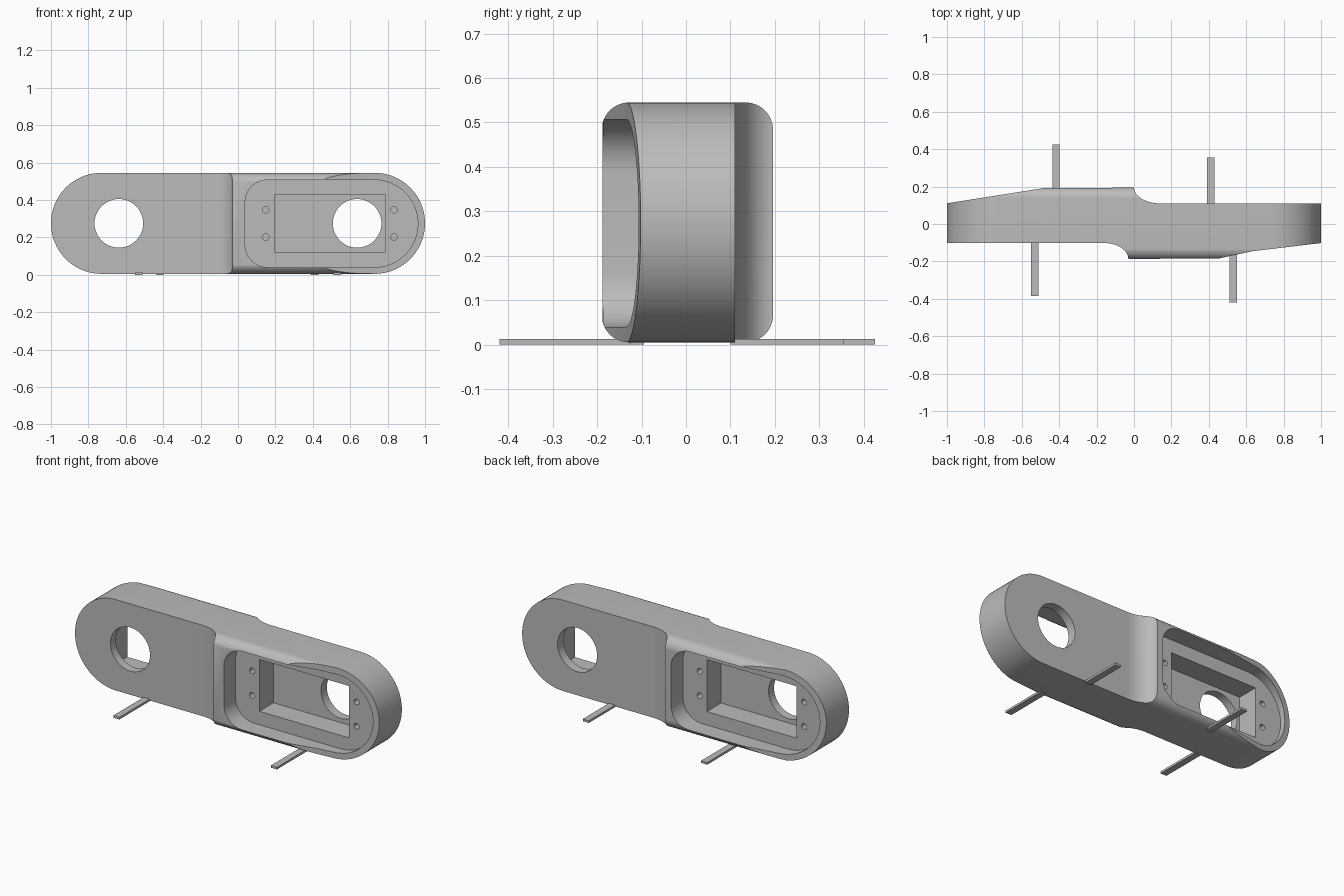
import bpy, bmesh, math
from mathutils import Matrix

if "Cube" in bpy.data.objects:
    bpy.data.objects.remove(bpy.data.objects["Cube"])

grey = bpy.data.materials.new("plain grey")
grey.diffuse_color = (0.5, 0.5, 0.5, 1)
grey.use_nodes = True
grey.node_tree.nodes["Principled BSDF"].inputs["Base Color"].default_value = grey.diffuse_color
ZC = 0.275                      # height of the arm's long axis
TURN = Matrix.Translation((0, 0.004, 0)) @ Matrix.Rotation(math.pi, 4, 'Z')


def arc(cx, cy, r, a0, a1, n=12):
    return [(cx + r * math.cos(math.radians(a0 + (a1 - a0) * i / n)),
             cy + r * math.sin(math.radians(a0 + (a1 - a0) * i / n))) for i in range(n + 1)]


def prism(name, pts, lo, hi, place):
    """Extrude a closed 2D outline from lo to hi; place maps (u, v, w) to xyz."""
    bm = bmesh.new()
    a = [bm.verts.new(place(u, v, lo)) for u, v in pts]
    b = [bm.verts.new(place(u, v, hi)) for u, v in pts]
    bm.faces.new(a)
    bm.faces.new(b[::-1])
    n = len(pts)
    for i in range(n):
        bm.faces.new((a[i], b[i], b[(i + 1) % n], a[(i + 1) % n]))
    bmesh.ops.recalc_face_normals(bm, faces=bm.faces)
    me = bpy.data.meshes.new(name)
    bm.to_mesh(me)
    bm.free()
    me.materials.append(grey)
    ob = bpy.data.objects.new(name, me)
    bpy.context.collection.objects.link(ob)
    return ob


def rounded(x0, x1, z0, z1, rl, rr):
    """Rounded rectangle with separate left and right corner radii."""
    return (arc(x0 + rl, z0 + rl, rl, 180, 270) + arc(x1 - rr, z0 + rr, rr, 270, 360)
            + arc(x1 - rr, z1 - rr, rr, 0, 90) + arc(x0 + rl, z1 - rl, rl, 90, 180))


def xz(u, v, w): return (u, w, v)
def xy(u, v, w): return (u, v, w)
def yz(u, v, w): return (w, u, v)


def cut(target, tool, op='DIFFERENCE'):
    m = target.modifiers.new(tool.name, 'BOOLEAN')
    m.operation, m.object, m.solver = op, tool, 'EXACT'
    bpy.context.view_layer.objects.active = target
    bpy.ops.object.modifier_apply(modifier=m.name)
    bpy.data.objects.remove(tool, do_unlink=True)


# Arm: stepped plan with two coves, trimmed by a round-ended outline
def cove(x0, y0, x1, y1, n=12):
    return [(x0 + (x1 - x0) * math.sin(t), y0 + (y1 - y0) * (1 - math.cos(t)))
            for t in (math.pi / 2 * i / n for i in range(n + 1))]


front = [(-1.1, -0.102)] + cove(-0.16, -0.102, -0.03, -0.188) + [
    (0.45, -0.185), (0.63, -0.146), (1.1, -0.09)]
back = [(1.1, 0.11)] + cove(0.14, 0.11, 0.0, 0.196) + [(-0.47, 0.194), (-1.1, 0.095)]
arm = prism("arm_body", front + back, -0.1, 0.7, xy)
cut(arm, prism("edge_rounding", rounded(-0.19, 0.196, 0.005, 0.545, 0.062, 0.062),
               -1.2, 1.2, yz), 'INTERSECT')
ends = arc(0.73, ZC, 0.27, -90, 90, 40) + arc(-0.73, ZC, 0.27, 90, 270, 40)
cut(arm, prism("end_rounding", ends, -0.5, 0.5, xz), 'INTERSECT')

# Servo bay on each side: shallow pocket, deep box, shaft hole, screw holes
for turned in (False, True):
    tools = [
        prism("pocket", rounded(0.038, 0.962, 0.04, 0.507, 0.12, 0.2334), -0.4, -0.078, xz),
        prism("bay", [(0.195, 0.12), (0.785, 0.12), (0.785, 0.428), (0.195, 0.428)],
              -0.3, 0.055, xz),
        prism("shaft_hole", arc(0.637, ZC, 0.13, 0, 352.5, 47), -0.2, 0.4, xz)]
    tools += [prism("screw_hole", arc(x, z, 0.017, 0, 345, 23), -0.2, 0.0, xz)
              for x in (0.148, 0.834) for z in (0.202, 0.347)]
    for t in tools:
        if turned:
            t.data.transform(TURN)
        cut(arm, t)

bpy.ops.object.select_all(action='DESELECT')
arm.select_set(True)
bpy.context.view_layer.objects.active = arm
bpy.ops.object.shade_smooth_by_angle(angle=math.radians(20))

# Thin strips lying on the ground beside the lower edge
for name, x, y0, y1 in (("front_left_strip", -0.53, -0.385, -0.095),
                        ("front_right_strip", 0.53, -0.42, -0.125),
                        ("back_left_strip", -0.417, 0.13, 0.425),
                        ("back_right_strip", 0.41, 0.10, 0.355)):
    prism(name, [(x - 0.02, y0), (x + 0.02, y0), (x + 0.02, y1), (x - 0.02, y1)], 0, 0.013, xy)
